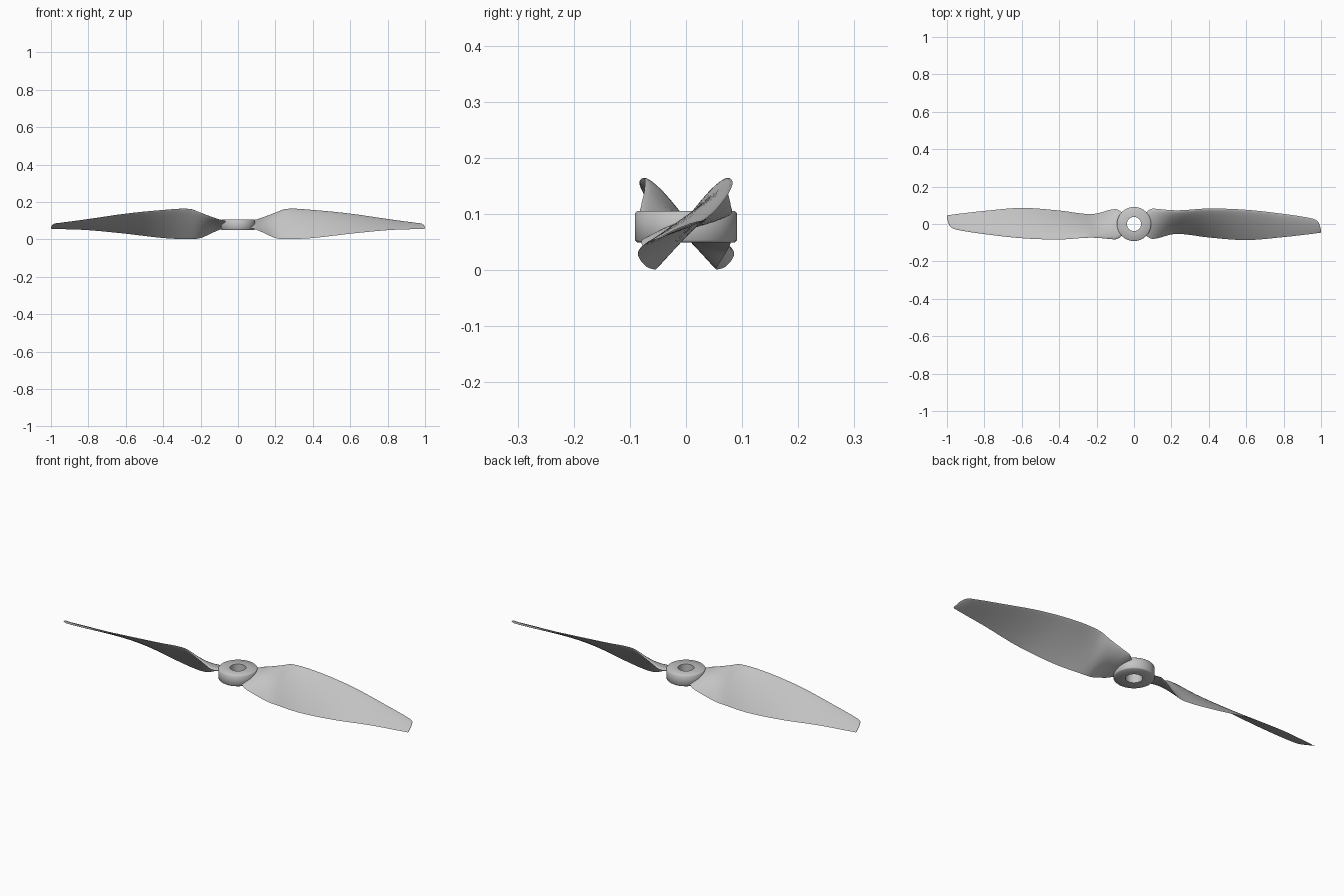
import bpy, bmesh, math
from mathutils import Vector

cube = bpy.data.objects.get("Cube")
if cube:
    bpy.data.objects.remove(cube, do_unlink=True)

grey = bpy.data.materials.new("light grey plastic")
grey.use_nodes = True
grey.diffuse_color = (0.55, 0.55, 0.55, 1)
grey.node_tree.nodes["Principled BSDF"].inputs["Base Color"].default_value = (0.55, 0.55, 0.55, 1)

# Blade stations: x, leading edge y z, trailing edge y z, thickness
STATIONS = [
    (0.05, 0.050, 0.092, -0.050, 0.065, 0.030),
    (0.09, 0.080, 0.100, -0.078, 0.054, 0.034),
    (0.13, 0.080, 0.114, -0.075, 0.038, 0.034),
    (0.20, 0.074, 0.142, -0.056, 0.007, 0.034),
    (0.26, 0.074, 0.163, -0.054, 0.001, 0.033),
    (0.40, 0.083, 0.157, -0.072, 0.007, 0.027),
    (0.60, 0.076, 0.137, -0.086, 0.030, 0.021),
    (0.80, 0.054, 0.108, -0.070, 0.049, 0.015),
    (0.95, 0.030, 0.088, -0.053, 0.055, 0.010),
    (0.98, 0.016, 0.084, -0.049, 0.056, 0.008),
    (0.995, -0.012, 0.074, -0.047, 0.056, 0.006),
    (1.00, -0.038, 0.062, -0.046, 0.057, 0.004),
]
STEPS, HALF = 5, 14


def blend(k, t):
    """Smooth curve through the stations."""
    a, b, c, d = (STATIONS[min(max(k + i, 0), len(STATIONS) - 1)] for i in (-1, 0, 1, 2))
    out = []
    for p, q, r, s, in zip(a, b, c, d):
        lo = (r - p) / (c[0] - a[0]) * (c[0] - b[0])
        hi = (s - q) / (d[0] - b[0]) * (c[0] - b[0])
        out.append(q + t * lo + t * t * (3 * (r - q) - 2 * lo - hi)
                   + t ** 3 * (2 * (q - r) + lo + hi))
    out[0] = b[0] + (c[0] - b[0]) * t
    return out


def section(x, ly, lz, ty, tz, thick):
    """Wing section with a round leading edge and a thin trailing edge."""
    lead, trail = Vector((x, ly, lz)), Vector((x, ty, tz))
    chord = trail - lead
    up = Vector((0, chord.z, -chord.y)).normalized()
    points = []
    for i in range(2 * HALF):
        angle = math.pi * i / HALF
        u = (1 - math.cos(angle)) / 2
        shape = 2.6 * (math.sqrt(u) * (1 - u) * 0.5) + 0.06 * math.sin(angle) ** 2
        side = 0.72 if i <= HALF else -0.28
        points.append(lead + chord * u + up * thick * shape * side)
    return points


def finish(bm, name, angle):
    bmesh.ops.recalc_face_normals(bm, faces=bm.faces)
    mesh = bpy.data.meshes.new(name)
    bm.to_mesh(mesh)
    bm.free()
    obj = bpy.data.objects.new(name, mesh)
    bpy.context.collection.objects.link(obj)
    mesh.materials.append(grey)
    bpy.ops.object.select_all(action='DESELECT')
    obj.select_set(True)
    bpy.context.view_layer.objects.active = obj
    bpy.ops.object.shade_smooth_by_angle(angle=math.radians(angle))
    return obj


def loft(bm, rings, closed):
    """Skin a list of point rings with quads."""
    rows = [[bm.verts.new(p) for p in ring] for ring in rings]
    pairs = list(zip(rows, rows[1:])) + ([(rows[-1], rows[0])] if closed else [])
    for a, b in pairs:
        for i in range(len(a)):
            j = (i + 1) % len(a)
            bm.faces.new((a[i], a[j], b[j], b[i]))
    if not closed:
        bm.faces.new(rows[0])
        bm.faces.new(rows[-1])


# Two blades, half a turn apart
rings = [section(*blend(k, s / STEPS)) for k in range(len(STATIONS) - 1) for s in range(STEPS)]
rings.append(section(*STATIONS[-1]))
for name, turn in (("left_blade", 0), ("right_blade", math.pi)):
    bm = bmesh.new()
    loft(bm, rings, False)
    finish(bm, name, 50).rotation_euler.z = turn

# Hub ring with a bore and softened outer rims
profile = [(0.038, 0.049), (0.087, 0.049), (0.091, 0.053),
           (0.091, 0.101), (0.087, 0.105), (0.038, 0.105)]
SIDES = 64
bm = bmesh.new()
loft(bm, [[(r * math.cos(a), r * math.sin(a), z) for r, z in profile]
          for a in (2 * math.pi * i / SIDES for i in range(SIDES))], True)
finish(bm, "hub", 50)
